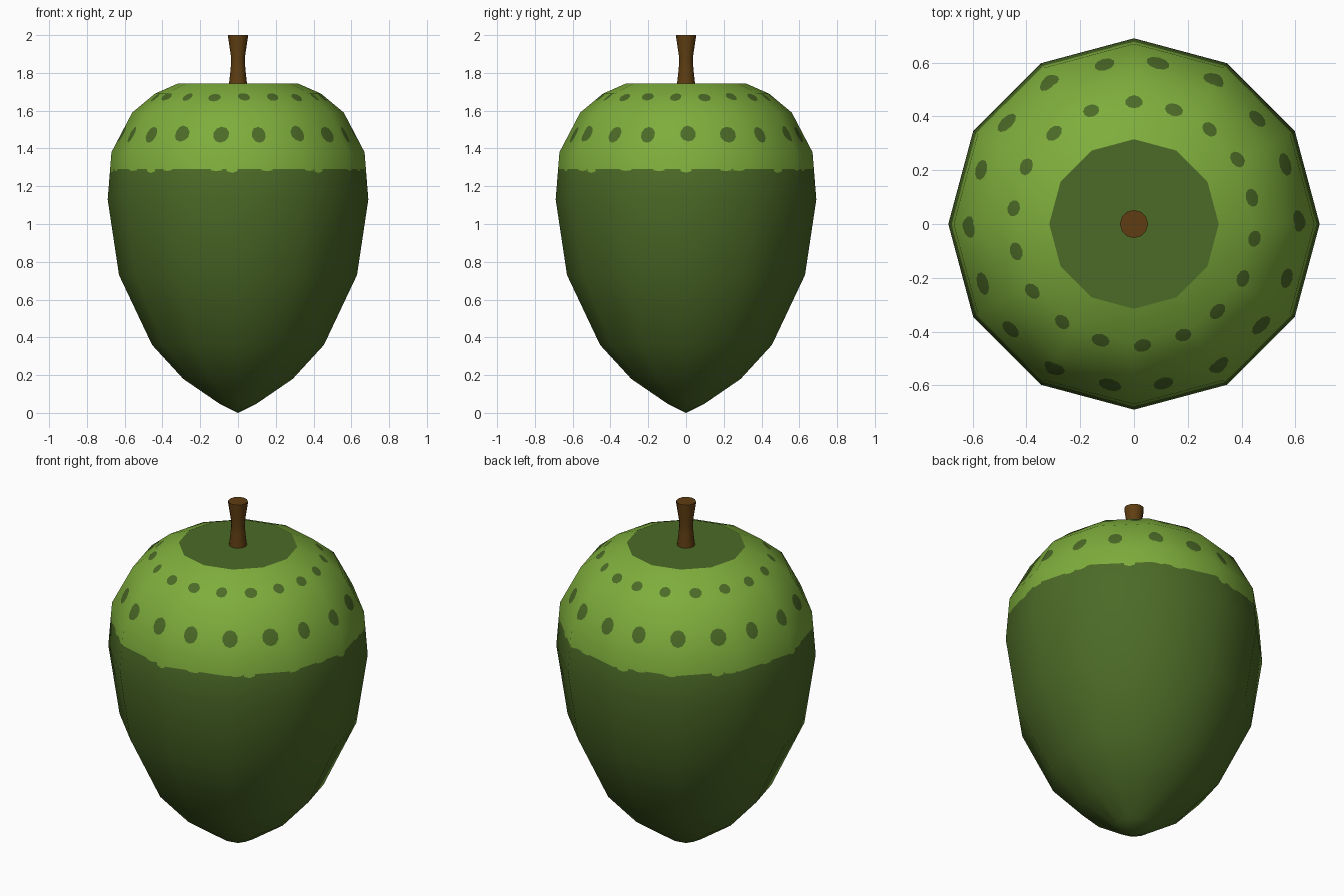
import bpy, bmesh, math
from mathutils import Vector

if "Cube" in bpy.data.objects:
    bpy.data.objects.remove(bpy.data.objects["Cube"])

SIDES = 12
RIM_Z = 1.29
NUT = [(0, 0), (0.10, 0.05), (0.29, 0.18), (0.455, 0.36), (0.63, 0.73), (0.69, 1.13),
       (0.67, 1.38), (0.56, 1.59), (0.44, 1.69), (0.315, 1.745)]
STEM = [(0.048, 1.74), (0.039, 1.82), (0.036, 1.88), (0.052, 1.985), (0.052, 2.0)]


def material(name, rgb):
    m = bpy.data.materials.new(name)
    m.diffuse_color = (*rgb, 1)
    m.use_nodes = True
    m.node_tree.nodes["Principled BSDF"].inputs["Base Color"].default_value = m.diffuse_color
    return m


dark = material("dark green", (0.072, 0.145, 0.020))
light = material("light green", (0.21, 0.42, 0.045))
brown = material("stem brown", (0.115, 0.048, 0.006))


def lathe(profile):
    """Turn a profile into a closed low-poly solid."""
    bm = bmesh.new()
    rings = []
    for r, z in profile:
        n = SIDES if r > 0 else 1
        rings.append([bm.verts.new((r * math.cos(math.tau * i / SIDES),
                                    r * math.sin(math.tau * i / SIDES), z)) for i in range(n)])
    for a, b in zip(rings, rings[1:]):
        for i in range(SIDES):
            j = (i + 1) % SIDES
            if len(a) == 1:
                bm.faces.new((a[0], b[j], b[i]))
            else:
                bm.faces.new((a[i], a[j], b[j], b[i]))
    for ring in (rings[0], rings[-1]):
        if len(ring) > 1:
            bm.faces.new(ring)
    bmesh.ops.recalc_face_normals(bm, faces=bm.faces[:])
    return bm


def finish(name, bm, mats):
    me = bpy.data.meshes.new(name)
    bm.to_mesh(me)
    bm.free()
    for m in mats:
        me.materials.append(m)
    for p in me.polygons:
        p.use_smooth = True
    ob = bpy.data.objects.new(name, me)
    bpy.context.collection.objects.link(ob)
    return ob


# Smooth profile normals (radial, up) at each profile point
def seg_normal(a, b):
    return Vector((b[1] - a[1], a[0] - b[0])).normalized()


segs = [seg_normal(a, b) for a, b in zip(NUT, NUT[1:])]
normals = [Vector((0, -1))] + [(a + b).normalized() for a, b in zip(segs, segs[1:])] + [segs[-1]]


def at_height(z):
    """Radius, facet normal and smooth normal of the profile at a height."""
    for i in range(len(segs)):
        (r0, z0), (r1, z1) = NUT[i], NUT[i + 1]
        if z <= z1 or i == len(segs) - 1:
            t = min(max((z - z0) / (z1 - z0), 0), 1)
            return r0 + (r1 - r0) * t, segs[i], normals[i].lerp(normals[i + 1], t).normalized()


def paint_oval(bm, angle, z, a, b, index, sides=10):
    """Cut an oval into the surface and give its faces a colour."""
    r, n2, _ = at_height(z)
    c, s = math.cos(angle), math.sin(angle)
    centre = Vector((r * c, r * s, z))
    n = Vector((n2.x * c, n2.x * s, n2.y))
    u = Vector((-s, c, 0))
    v = n.cross(u)
    planes = []
    for k in range(sides):
        t = math.tau * k / sides
        planes.append((centre + u * a * math.cos(t) + v * b * math.sin(t),
                       (u * math.cos(t) / a + v * math.sin(t) / b).normalized()))

    def touching(faces):
        return [f for f in faces if f.normal.dot(n) > 0.3 and not any(
            all((w.co - p).dot(d) > -1e-5 for w in f.verts) for p, d in planes)]

    near = touching(bm.faces)
    for p, d in planes:
        geom = set(near)
        for f in near:
            geom.update(f.edges)
            geom.update(f.verts)
        res = bmesh.ops.bisect_plane(bm, geom=list(geom), dist=1e-5, plane_co=p, plane_no=d)
        faces = [g for g in res["geom"] if isinstance(g, bmesh.types.BMFace)]
        for f in faces:
            f.normal_update()
        near = touching(faces)
    for f in near:
        f.material_index = index


# Nut: dark body, light upper band, dark flat top
bm = lathe(NUT)
bmesh.ops.bisect_plane(bm, geom=bm.verts[:] + bm.edges[:] + bm.faces[:], dist=1e-5,
                       plane_co=(0, 0, RIM_Z), plane_no=(0, 0, 1))
bm.normal_update()
for f in bm.faces:
    f.material_index = int(f.calc_center_median().z > RIM_Z and f.normal.z < 0.99)

# Small ragged drips on the band edge, then two rings of dark spots
for k in range(24):
    paint_oval(bm, math.radians(15 * k + 5 * math.sin(k * 2.3)), RIM_Z,
               0.03, 0.007 + 0.009 * (k % 3 == 0), 1, 6)
for k in range(18):
    wob = math.sin(k * 2.1)
    paint_oval(bm, math.radians(1 + 20 * k + 0.6 * wob), 1.48, 0.039 + 0.003 * wob, 0.045, 0)
    upper = 90 - 20 * k + 4 * math.sin(math.pi * k / 18)
    paint_oval(bm, math.radians(upper), 1.677, 0.031 + 0.002 * wob, 0.029, 0)

nut = finish("nut", bm, [dark, light])
me = nut.data
loop_normals = [None] * len(me.loops)
for p in me.polygons:
    for li in p.loop_indices:
        co = me.vertices[me.loops[li].vertex_index].co
        if p.normal.z > 0.99:
            loop_normals[li] = (0, 0, 1)
        else:
            n = at_height(co.z)[2]
            h = math.atan2(co.y, co.x)
            loop_normals[li] = (n.x * math.cos(h), n.x * math.sin(h), n.y)
me.normals_split_custom_set(loop_normals)

# Stem
stem = finish("stem", lathe(STEM), [brown])
stem.data.set_sharp_from_angle(angle=math.radians(40))
